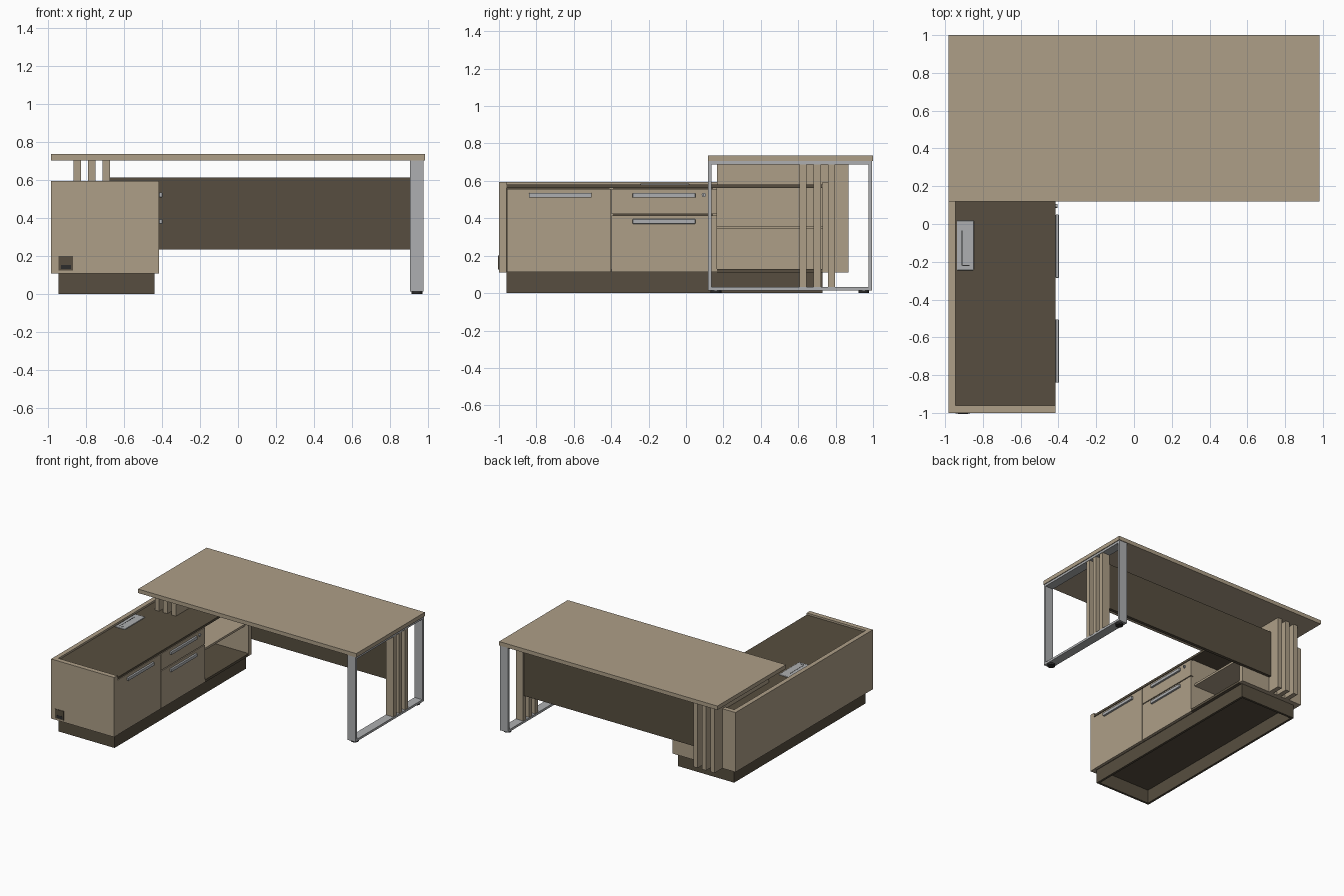
import bpy
import bmesh
from mathutils import Vector

cube = bpy.data.objects.get("Cube")
if cube:
    bpy.data.objects.remove(cube, do_unlink=True)


def material(name, rgb):
    m = bpy.data.materials.new(name)
    m.use_nodes = True
    m.diffuse_color = (*rgb, 1)
    bsdf = m.node_tree.nodes["Principled BSDF"]
    bsdf.inputs["Base Color"].default_value = (*rgb, 1)
    return m


OAK = material("light_oak", (0.42, 0.345, 0.245))
DARK = material("dark_oak", (0.095, 0.076, 0.05))
STEEL = material("brushed_steel", (0.42, 0.43, 0.44))
BLACK = material("black_plastic", (0.025, 0.025, 0.025))


def finish(name, bm, mat):
    bmesh.ops.recalc_face_normals(bm, faces=bm.faces)
    mesh = bpy.data.meshes.new(name)
    bm.to_mesh(mesh)
    bm.free()
    mesh.materials.append(mat)
    obj = bpy.data.objects.new(name, mesh)
    bpy.context.collection.objects.link(obj)
    return obj


def box(name, mat, x, y, z, bevel=0):
    """Box from (min, max) pairs on each axis."""
    bm = bmesh.new()
    bmesh.ops.create_cube(bm, size=1)
    for v in bm.verts:
        v.co = Vector([(a + b) / 2 + c * (b - a) for (a, b), c in zip((x, y, z), v.co)])
    obj = finish(name, bm, mat)
    if bevel:
        mod = obj.modifiers.new("soft_edges", "BEVEL")
        mod.width, mod.segments = bevel, 2
    return obj


def extrude(name, mat, x, outline):
    """Extrude a y,z outline between two x positions."""
    bm = bmesh.new()
    face = bm.faces.new([bm.verts.new((x[0], y, z)) for y, z in outline])
    new = bmesh.ops.extrude_face_region(bm, geom=[face])["geom"]
    bmesh.ops.translate(bm, vec=(x[1] - x[0], 0, 0),
                        verts=[g for g in new if isinstance(g, bmesh.types.BMVert)])
    return finish(name, bm, mat)


def cylinder(name, mat, loc, radius, depth, along_x=False):
    bm = bmesh.new()
    bmesh.ops.create_cone(bm, cap_ends=True, segments=20, radius1=radius,
                          radius2=radius, depth=depth)
    for v in bm.verts:
        co = Vector((v.co.z, v.co.x, v.co.y)) if along_x else v.co.copy()
        v.co = co + Vector(loc)
    return finish(name, bm, mat)


# Desktop and modesty panel
box("desktop", OAK, (-0.983, 0.983), (0.118, 1.0), (0.705, 0.737))
box("modesty_panel", DARK, (-0.675, 0.905), (0.765, 0.79), (0.235, 0.615))

# Steel loop leg with feet
leg_x = (0.905, 0.977)
for label, y in (("front", (0.118, 0.136)), ("back", (0.977, 0.995))):
    box(f"leg_{label}_post", STEEL, leg_x, y, (0.014, 0.705))
for label, z in (("bottom", (0.014, 0.032)), ("top", (0.687, 0.705))):
    box(f"leg_{label}_bar", STEEL, leg_x, (0.136, 0.977), z)
for label, y in (("front", 0.16), ("back", 0.95)):
    cylinder(f"foot_{label}", BLACK, (0.941, y, 0.007), 0.029, 0.014)

# Three slats inside the loop leg
for i in range(3):
    y = 0.607 + i * 0.076
    box(f"leg_slat_{i + 1}", OAK, (0.908, 0.974), (y, y + 0.038), (0.032, 0.687))

# Three angled slats that carry the desktop on the cabinet
for i in range(3):
    x = -0.865 + i * 0.076
    extrude(f"cabinet_slat_{i + 1}", OAK, (x, x + 0.038),
            [(0.165, 0.58), (0.767, 0.58), (0.767, 0.11),
             (0.868, 0.11), (0.868, 0.705), (0.165, 0.705)])

# Cabinet shell
left, right, inner = -0.983, -0.415, -0.946
front, back = -0.96, 0.73
box("cabinet_back_panel", OAK, (left, inner), (-1.0, 0.767), (0.11, 0.595))
box("cabinet_front_end", OAK, (inner, right), (-1.0, front), (0.11, 0.595))
box("cabinet_rear_end", OAK, (inner, right), (back, 0.767), (0.11, 0.595))
box("cabinet_top", DARK, (inner, right), (front, back), (0.562, 0.58))
box("cabinet_floor", DARK, (inner, -0.437), (front, back), (0.11, 0.13))
box("niche_floor_edge", DARK, (-0.437, right), (0.165, back), (0.11, 0.13))
for i, y in enumerate((-0.4, 0.155)):
    box(f"cabinet_divider_{i + 1}", OAK, (inner, -0.437), (y - 0.01, y + 0.01), (0.13, 0.562))
box("niche_shelf", OAK, (inner, -0.45), (0.165, back), (0.343, 0.36))

# Door and drawer fronts over a dark recess
box("front_recess", DARK, (-0.442, -0.437), (front, 0.165), (0.13, 0.562))
face_x = (-0.437, right)
box("cabinet_door", OAK, face_x, (front + 0.003, -0.402), (0.112, 0.557))
box("drawer_lower", OAK, face_x, (-0.397, 0.165), (0.112, 0.416))
box("drawer_upper", OAK, face_x, (-0.397, 0.165), (0.423, 0.557))

# Handles and lock
for label, y, z in (("door", -0.84, 0.51), ("upper_drawer", -0.285, 0.51),
                    ("lower_drawer", -0.285, 0.37)):
    box(f"{label}_handle", STEEL, (right, -0.398), (y, y + 0.335), (z, z + 0.025), 0.003)
cylinder("drawer_lock", STEEL, (-0.411, 0.095, 0.525), 0.011, 0.012, along_x=True)
box("lock_keyhole", BLACK, (-0.406, -0.404), (0.093, 0.097), (0.519, 0.531))

# Hollow plinth
px, py, t = (-0.945, -0.44), (-0.96, 0.73), 0.018
for label, x in (("outer", (px[0], px[0] + t)), ("inner", (px[1] - t, px[1]))):
    box(f"plinth_{label}_wall", DARK, x, py, (0, 0.11))
for label, y in (("front", (py[0], py[0] + t)), ("rear", (py[1] - t, py[1]))):
    box(f"plinth_{label}_wall", DARK, (px[0] + t, px[1] - t), y, (0, 0.11))

# Power outlet lid on the cabinet top, with an open slot
box("power_lid", STEEL, (-0.938, -0.848), (-0.245, 0.018), (0.576, 0.586), 0.004)
box("lid_slot_long", BLACK, (-0.912, -0.908), (-0.22, -0.035), (0.585, 0.587))
box("lid_slot_short", BLACK, (-0.908, -0.872), (-0.222, -0.218), (0.585, 0.587))

# Cable outlet on the front end panel
box("cable_outlet", DARK, (-0.946, -0.868), (-1.004, -0.999), (0.125, 0.2))
box("cable_opening", BLACK, (-0.932, -0.878), (-1.005, -1.003), (0.132, 0.155))
